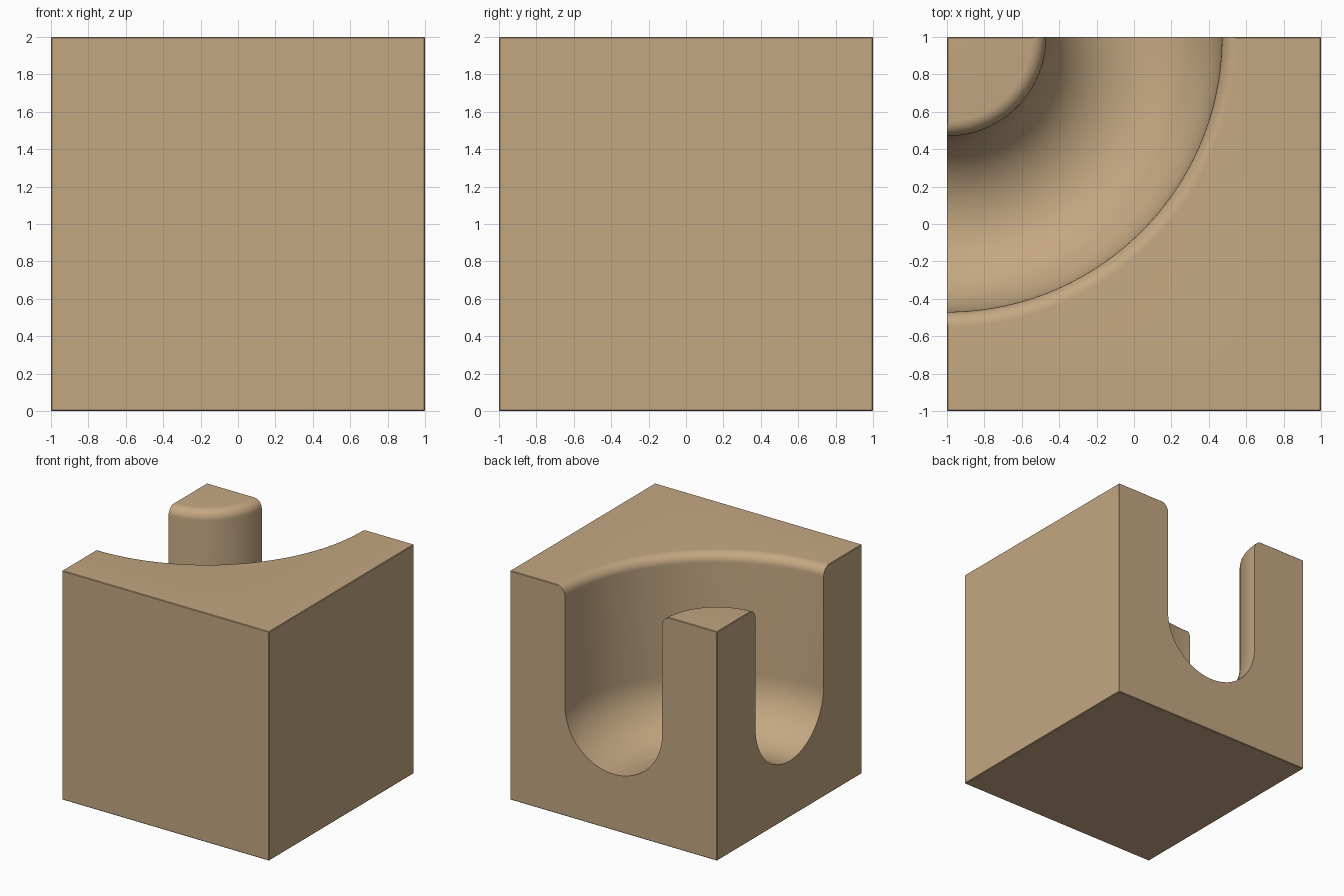
import bpy
import bmesh
from math import cos, sin, pi, radians
from mathutils import Matrix, Vector

if "Cube" in bpy.data.objects:
    bpy.data.objects.remove(bpy.data.objects["Cube"], do_unlink=True)

SIZE = 2.0
MID_R = 1.0        # groove centre line, measured from the back corner
HALF_W = 0.47      # half width of the groove and radius of its round floor
FLOOR_Z = 0.96     # height where the round floor meets the straight walls
FILLET = 0.08      # rounding of the two rims
STEPS = 128

tan = bpy.data.materials.new("warm tan")
tan.use_nodes = True
colour = (0.55, 0.386, 0.223, 1)
tan.diffuse_color = colour
tan.node_tree.nodes["Principled BSDF"].inputs["Base Color"].default_value = colour


def new_object(name, bm):
    mesh = bpy.data.meshes.new(name)
    bm.to_mesh(mesh)
    bm.free()
    mesh.materials.append(tan)
    obj = bpy.data.objects.new(name, mesh)
    bpy.context.collection.objects.link(obj)
    return obj


def arc(cx, cz, radius, start, end, count):
    """Points of an arc in the radius/height plane, angles in units of pi."""
    angles = [pi * (start + (end - start) * i / count) for i in range(count + 1)]
    return [(cx + radius * cos(a), cz + radius * sin(a)) for a in angles]


# Block with hairline-softened edges
bm = bmesh.new()
bmesh.ops.create_cube(bm, size=SIZE, matrix=Matrix.Translation((0, 0, SIZE / 2)))
bmesh.ops.bevel(bm, geom=bm.edges[:], offset=0.005, segments=1, affect='EDGES')
block = new_object("grooved_block", bm)

# Groove cross-section: rounded rims, straight walls, semicircular floor
inner, outer = MID_R - HALF_W, MID_R + HALF_W
rim_z = SIZE - FILLET
profile = [(inner - FILLET, SIZE + 0.2)]
profile += arc(inner - FILLET, rim_z, FILLET, 0.5, 0, 8)
profile += arc(MID_R, FLOOR_Z, HALF_W, 1, 2, 32)
profile += arc(outer + FILLET, rim_z, FILLET, 1, 0.5, 8)
profile += [(outer + FILLET, SIZE + 0.2)]

# Ring cutter turned around the back corner
bm = bmesh.new()
rings = []
for i in range(STEPS):
    a = 2 * pi * (i + 0.5) / STEPS
    rings.append([bm.verts.new((-1 + r * cos(a), 1 + r * sin(a), z)) for r, z in profile])
for i in range(STEPS):
    here, there = rings[i], rings[(i + 1) % STEPS]
    for j in range(len(profile)):
        k = (j + 1) % len(profile)
        bm.faces.new((here[j], here[k], there[k], there[j]))
bmesh.ops.recalc_face_normals(bm, faces=bm.faces[:])
cutter = new_object("groove_cutter", bm)
cutter.hide_render = True

# Cut the groove
cut = block.modifiers.new("groove", 'BOOLEAN')
cut.operation = 'DIFFERENCE'
cut.solver = 'EXACT'
cut.object = cutter
bpy.ops.object.select_all(action='DESELECT')
bpy.context.view_layer.objects.active = block
block.select_set(True)
bpy.ops.object.modifier_apply(modifier=cut.name)
bpy.data.objects.remove(cutter, do_unlink=True)
bpy.ops.object.shade_smooth_by_angle(angle=radians(30))
